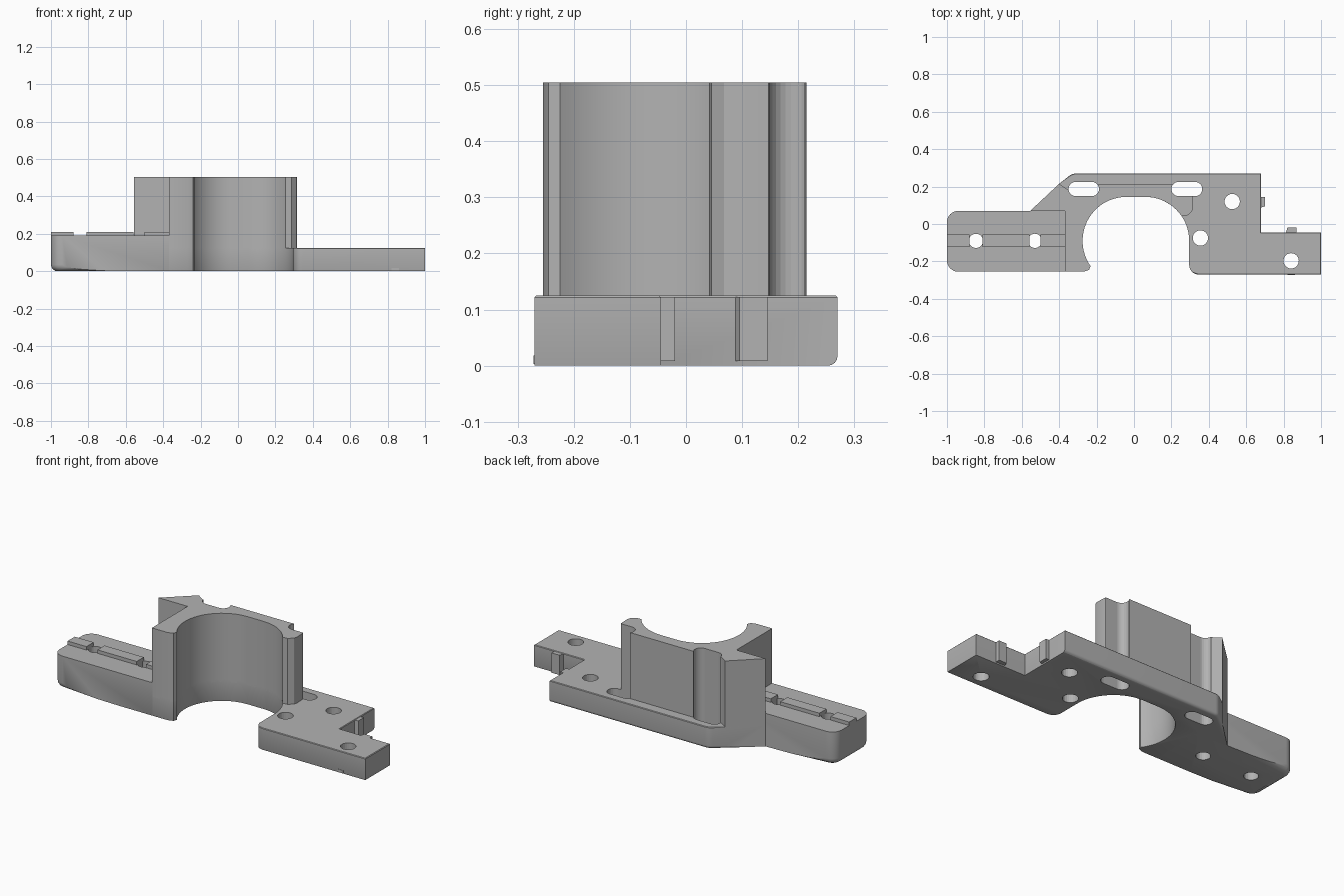
import bpy, bmesh
from math import cos, sin, radians
from mathutils import Vector

cube = bpy.data.objects.get("Cube")
if cube:
    bpy.data.objects.remove(cube)

grey = bpy.data.materials.new("plain grey")
grey.use_nodes = True
grey.diffuse_color = (0.45, 0.45, 0.45, 1)
grey.node_tree.nodes["Principled BSDF"].inputs["Base Color"].default_value = grey.diffuse_color


def arc(cx, cy, r, start, end, steps):
    """Points along a circular arc, angles in degrees."""
    angles = [radians(start + (end - start) * i / steps) for i in range(steps + 1)]
    return [(cx + r * cos(a), cy + r * sin(a)) for a in angles]


def prism(name, outline, z0, z1, bevels=()):
    """Extrude an outline; each bevel is (edge rule, width, segments)."""
    bm = bmesh.new()
    base = bm.faces.new([bm.verts.new((x, y, z0)) for x, y in outline])
    grown = bmesh.ops.extrude_face_region(bm, geom=[base])["geom"]
    for v in grown:
        if isinstance(v, bmesh.types.BMVert):
            v.co.z = z1
    for rule, width, segments in bevels:
        chosen = [e for e in bm.edges
                  if abs(e.verts[0].co.z - e.verts[1].co.z) < 1e-5
                  and rule((e.verts[0].co + e.verts[1].co) / 2)]
        bmesh.ops.bevel(bm, geom=chosen, offset=width, segments=segments,
                        profile=0.5, affect='EDGES', clamp_overlap=True)
    bmesh.ops.recalc_face_normals(bm, faces=bm.faces)
    mesh = bpy.data.meshes.new(name)
    bm.to_mesh(mesh)
    bm.free()
    obj = bpy.data.objects.new(name, mesh)
    mesh.materials.append(grey)
    bpy.context.collection.objects.link(obj)
    return obj


def box(name, x0, x1, y0, y1, z0, z1):
    return prism(name, [(x0, y0), (x1, y0), (x1, y1), (x0, y1)], z0, z1)


def slot(x0, x1, y, r):
    return arc(x1 - r, y, r, -90, 90, 12) + arc(x0 + r, y, r, 90, 270, 12)


def cut(obj, cutters):
    for c in cutters:
        mod = obj.modifiers.new("cut_" + c.name, 'BOOLEAN')
        mod.operation = 'DIFFERENCE'
        mod.solver = 'EXACT'
        mod.object = c


# Widened half bore: two quarter arcs joined by a flat
R, BY = 0.235, -0.09
bore_left = arc(-0.04, BY, R, 215, 90, 24)
bore_right = arc(0.06, BY, R, 90, 0, 18)
horn = [(-0.37, -0.255), (-0.27, -0.255), (-0.24, -0.245)]

# Base plate with stepped right end
plate_outline = (
    [(-0.37, 0.07)] + horn + bore_left + bore_right
    + arc(0.345, -0.22, 0.05, 180, 270, 6)
    + [(1.0, -0.27), (1.0, -0.045), (0.68, -0.045), (0.68, 0.27)]
    + arc(-0.31, 0.21, 0.06, 90, 130, 4)
    + [(-0.40, 0.215), (-0.555, 0.07)])
plate = prism("base_plate", plate_outline, 0, 0.125, [
    (lambda m: m.z < 1e-4 and m.y > 0.22, 0.024, 4),
    (lambda m: m.z < 1e-4 and m.y < 0.2 and (m.x > -0.365 or m.y < -0.2), 0.012, 2),
    (lambda m: m.z > 0.1249 and (m.x > 0.32 or m.y > 0.25), 0.006, 1)])

# Upright saddle around the bore
pillar_outline = (
    [(-0.555, 0.07), (-0.37, 0.07)] + horn + bore_left
    + arc(0.06, BY, R, 90, 34, 14)
    + [(0.285, 0.045), (0.31, 0.068), (0.315, 0.085), (0.312, 0.147), (0.26, 0.18),
       (0.225, 0.212), (-0.225, 0.212), (-0.27, 0.185), (-0.355, 0.185), (-0.40, 0.215)])
pillar = prism("saddle_pillar", pillar_outline, 0.11, 0.505)

# Left mounting arm with rounded end
arm_outline = (arc(-0.94, 0.01, 0.06, 90, 180, 8) + arc(-0.94, -0.195, 0.06, 180, 270, 8)
               + [(-0.365, -0.255), (-0.365, 0.07)])
arm = prism("mounting_arm", arm_outline, 0, 0.19, [
    (lambda m: m.z < 1e-4 and m.x < -0.93, 0.035, 4),
    (lambda m: m.z < 1e-4 and m.y < -0.2, 0.012, 2)])

# Raised key strip, interrupted at the screw holes
for i, (x0, x1) in enumerate([(-1.0, -0.88), (-0.81, -0.56), (-0.5, -0.365)]):
    box(f"key_strip_{i + 1}", x0, x1, -0.122, -0.057, 0.15, 0.21)

# Small locating nubs on the stepped edges and the front
prism("side_nub", [(0.67, 0.085), (0.70, 0.095), (0.70, 0.145), (0.67, 0.145)], 0.008, 0.122)
prism("step_nub", [(0.81, -0.055), (0.87, -0.055), (0.87, -0.02), (0.82, -0.02)], 0.008, 0.122)
box("front_nub", 0.82, 0.86, -0.272, -0.25, 0.003, 0.018)

# Through holes and slots
slots = [prism("slot_cutter_" + side, slot(x0, x1, 0.187, 0.038), -0.1, 0.7)
         for side, x0, x1 in (("right", -0.35, -0.187), ("left", 0.2, 0.365))]
arm_holes = [prism("arm_hole_cutter", arc(x, -0.09, 0.038, 0, 345, 23), -0.1, 0.3)
             for x in (-0.845, -0.53)]
plate_holes = [prism("plate_hole_cutter", arc(x, y, 0.041, 0, 345, 23), -0.1, 0.3)
               for x, y in ((0.525, 0.12), (0.355, -0.075), (0.84, -0.197))]
cut(plate, slots + plate_holes)
cut(pillar, slots)
cut(arm, arm_holes)

for c in slots + arm_holes + plate_holes:
    c.hide_render = True
    c.hide_viewport = True

# Smooth shading with sharp corners kept
bpy.ops.object.select_all(action='DESELECT')
for obj in bpy.context.collection.objects:
    if obj.type == 'MESH' and not obj.hide_render:
        obj.select_set(True)
        bpy.context.view_layer.objects.active = obj
bpy.ops.object.shade_smooth_by_angle(angle=radians(30))
